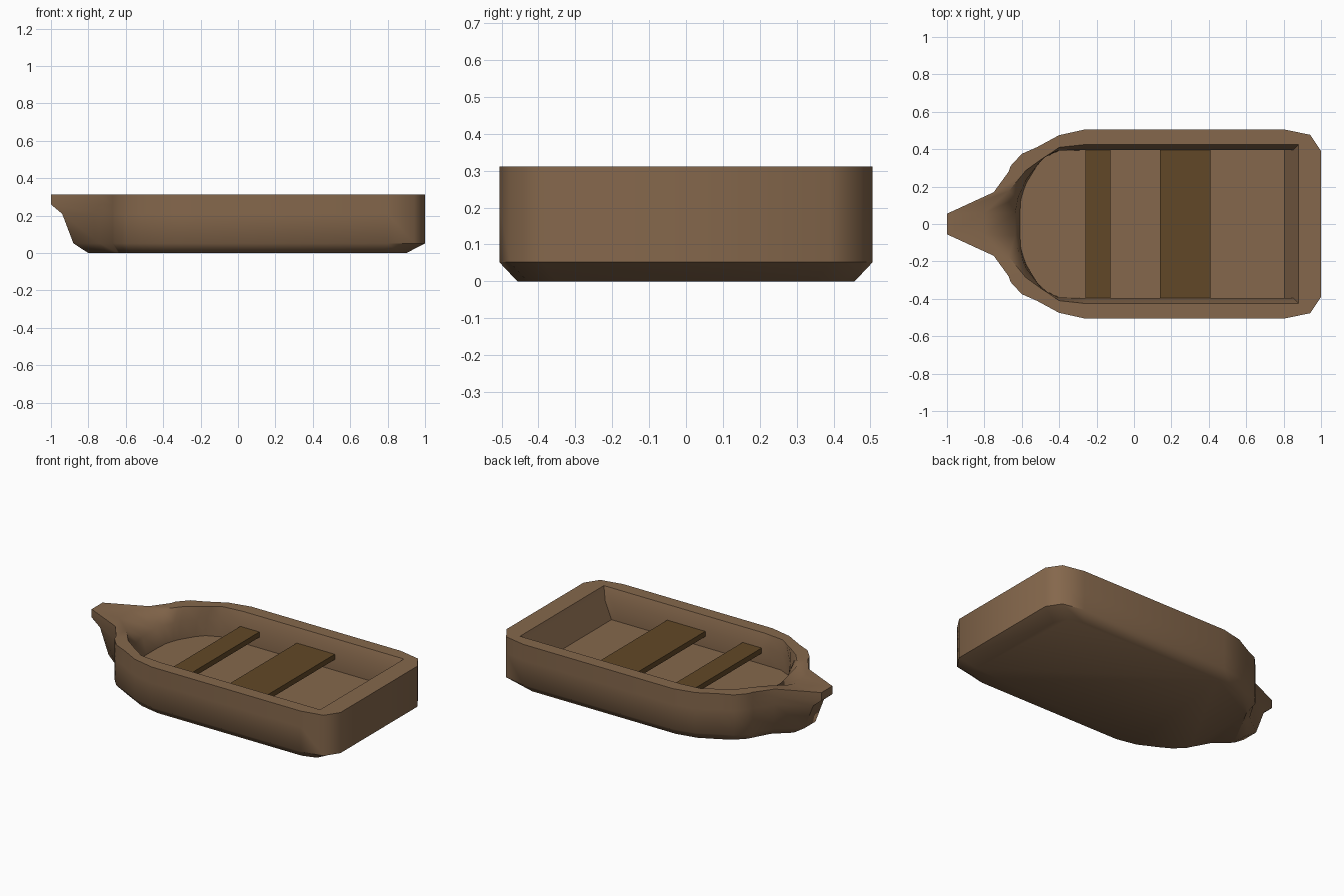
import bpy, bmesh, math

if "Cube" in bpy.data.objects:
    bpy.data.objects.remove(bpy.data.objects["Cube"])


def material(name, color):
    m = bpy.data.materials.new(name)
    m.diffuse_color = (*color, 1)
    m.use_nodes = True
    m.node_tree.nodes["Principled BSDF"].inputs["Base Color"].default_value = m.diffuse_color
    return m


def ring(half, z):
    """Closed loop from a half outline (bow to stern), mirrored across y."""
    pts = half + [(x, -y) for x, y in reversed(half)]
    return [(x, y, z) for x, y in pts]


def blend(a, b, t):
    return [(p[0] + (q[0] - p[0]) * t, p[1] + (q[1] - p[1]) * t) for p, q in zip(a, b)]


wood = material("hull_wood", (0.235, 0.137, 0.072))
dark_wood = material("seat_wood", (0.12, 0.064, 0.02))

# Half outlines of the hull, bow tip first
gunwale = [(-1, .055), (-.75, .17), (-.67, .28), (-.66, .31), (-.6, .375), (-.52, .41),
           (-.4, .475), (-.26, .506), (.8, .506), (.942, .477), (1, .39)]
keel = [(-.8, .05), (-.7, .14), (-.64, .25), (-.63, .27), (-.57, .33), (-.5, .37),
        (-.38, .43), (-.25, .457), (.77, .457), (.86, .43), (.9, .35)]
rim = [(-.8, .06), (-.67, .175), (-.6, .26), (-.58, .285), (-.49, .35), (-.45, .375),
       (-.4, .41), (-.26, .425), (.8, .425), (.88, .425), (.88, .39)]
floor = [(-.61, .055), (-.605, .13), (-.59, .18), (-.575, .22), (-.52, .31), (-.48, .355),
         (-.4, .392), (-.26, .395), (.75, .395), (.805, .395), (.805, .36)]

# The stem rakes aft below the pointed tip
chine = [(-.88, .055), (-.74, .165)] + gunwale[2:]
stem = [(-.94, .055), (-.745, .168)] + gunwale[2:]
# Inner knuckle: walls lean in to here, then drop straight to the floor
knuckle = ([(-.635, .06), (-.62, .14)] + blend(floor, rim, .25)[2:6] +
           [(-.4, .394), (-.26, .395), (.8, .395), (.85, .395), (.85, .36)])

# Hull: a single shell, from the flat bottom up, over the rim and down to the floor
layers = [(keel, 0), (chine, .052), (stem, .21), (gunwale, .26), (gunwale, .312),
          (rim, .312), (knuckle, .235), (floor, .125)]
bm = bmesh.new()
loops = [[bm.verts.new(p) for p in ring(half, z)] for half, z in layers]
for a, b in zip(loops, loops[1:]):
    n = len(a)
    for i in range(n):
        j = (i + 1) % n
        bm.faces.new((a[i], a[j], b[j], b[i]))
bm.faces.new(loops[0])
bm.faces.new(loops[-1])
bmesh.ops.recalc_face_normals(bm, faces=bm.faces)
mesh = bpy.data.meshes.new("hull")
bm.to_mesh(mesh)
bm.free()
hull = bpy.data.objects.new("hull", mesh)
bpy.context.collection.objects.link(hull)
mesh.materials.append(wood)
bpy.context.view_layer.objects.active = hull
hull.select_set(True)
bpy.ops.object.shade_smooth_by_angle(angle=math.radians(48))

# Bench planks across the hull
for name, x0, x1 in (("front_seat", -.26, -.125), ("rear_seat", .14, .41)):
    bpy.ops.mesh.primitive_cube_add(size=1, location=((x0 + x1) / 2, 0, .211))
    seat = bpy.context.object
    seat.name = name
    seat.scale = (x1 - x0, .79, .034)
    seat.data.materials.append(dark_wood)
